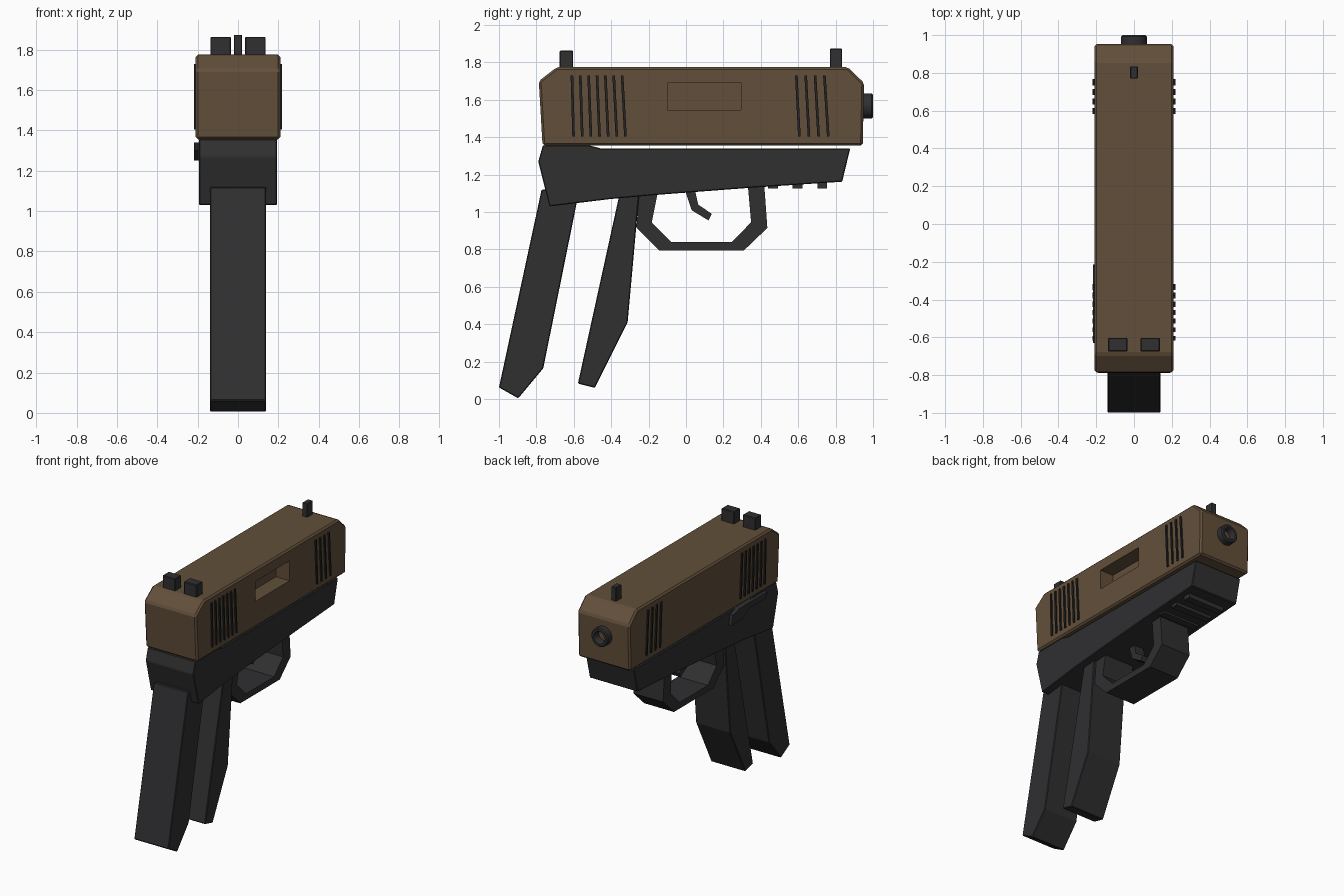
import bpy, bmesh, math

if "Cube" in bpy.data.objects:
    bpy.data.objects.remove(bpy.data.objects["Cube"])


def material(name, col):
    m = bpy.data.materials.new(name)
    m.diffuse_color = (*col, 1)
    m.use_nodes = True
    m.node_tree.nodes["Principled BSDF"].inputs["Base Color"].default_value = m.diffuse_color
    return m


BROWN = material("earth brown", (0.122, 0.078, 0.042))
DARK = material("charcoal", (0.029, 0.029, 0.031))
BLACK = material("near black", (0.017, 0.017, 0.018))


def finish(bm, name, mat, bevel=0.0):
    bmesh.ops.recalc_face_normals(bm, faces=bm.faces)
    me = bpy.data.meshes.new(name)
    bm.to_mesh(me)
    bm.free()
    ob = bpy.data.objects.new(name, me)
    bpy.context.collection.objects.link(ob)
    me.materials.append(mat)
    if bevel:
        b = ob.modifiers.new("bevel", 'BEVEL')
        b.width = bevel
        b.segments = 1
        b.limit_method = 'ANGLE'
        b.angle_limit = math.radians(25)
    return ob


def plate(name, prof, x0, x1, mat, bevel=0.0):
    """Extrude a (y, z) profile from x0 to x1."""
    bm = bmesh.new()
    f = bm.faces.new([bm.verts.new((x0, y, z)) for y, z in prof])
    r = bmesh.ops.extrude_face_region(bm, geom=[f])
    vs = [v for v in r["geom"] if isinstance(v, bmesh.types.BMVert)]
    bmesh.ops.translate(bm, verts=vs, vec=(x1 - x0, 0, 0))
    return finish(bm, name, mat, bevel)


def box(name, x0, x1, y0, y1, z0, z1, mat, bevel=0.0):
    return plate(name, [(y0, z0), (y1, z0), (y1, z1), (y0, z1)], x0, x1, mat, bevel)


# slide with ejection port cut into the right side
slide = plate("slide", [(-0.767, 1.355), (0.945, 1.355), (0.952, 1.69), (0.865, 1.775),
                        (-0.69, 1.775), (-0.787, 1.70)], -0.21, 0.21, BROWN, 0.012)
cutter = box("port_cutter", 0.10, 0.3, -0.10, 0.295, 1.545, 1.69, BROWN)
cutter.hide_render = True
cut = slide.modifiers.new("port", 'BOOLEAN')
cut.operation = 'DIFFERENCE'
cut.solver = 'EXACT'
cut.object = cutter
bpy.context.view_layer.objects.active = slide
slide.select_set(True)
for m in ("bevel", "port"):
    bpy.ops.object.modifier_apply(modifier=m)
bpy.data.objects.remove(cutter)

# grip serrations, leaning a little more towards the muzzle
for group, count, start, step, lean in (("rear", 7, -0.617, 0.0447, 0.009),
                                        ("front", 4, 0.583, 0.05, 0.016)):
    for i in range(count):
        y = start + i * step
        d = lean + 0.0015 * i
        prof = [(y, 1.73), (y + 0.014, 1.73), (y + d + 0.014, 1.405), (y + d, 1.405)]
        for side, s in (("left", -1), ("right", 1)):
            plate(f"{group}_serration_{side}_{i + 1}", prof, s * 0.205, s * 0.219, BLACK)

# sights
for side, s in (("left", -1), ("right", 1)):
    x = sorted((s * 0.035, s * 0.137))
    box(f"rear_sight_{side}", x[0], x[1], -0.675, -0.603, 1.76, 1.863, DARK, 0.004)
box("front_sight", -0.02, 0.02, 0.77, 0.834, 1.76, 1.873, DARK, 0.003)

# barrel: hollow tube built from rings
bm = bmesh.new()
N = 20
rings = []
for r, y in ((0.068, 0.90), (0.068, 0.993), (0.061, 1.0), (0.045, 1.0), (0.038, 0.985), (0.038, 0.92)):
    rings.append([bm.verts.new((r * math.cos(a), y, 1.567 + r * math.sin(a)))
                  for a in (2 * math.pi * k / N for k in range(N))])
for a, b in zip(rings, rings[1:]):
    for k in range(N):
        bm.faces.new((a[k], a[(k + 1) % N], b[(k + 1) % N], b[k]))
bm.faces.new(rings[0])
bm.faces.new(rings[-1])
barrel = finish(bm, "barrel", DARK)
bpy.ops.object.select_all(action='DESELECT')
barrel.select_set(True)
bpy.context.view_layer.objects.active = barrel
bpy.ops.object.shade_smooth_by_angle(angle=math.radians(30))

# frame under the slide
plate("frame", [(-0.765, 1.357), (-0.52, 1.357), (-0.455, 1.34), (0.878, 1.34), (0.835, 1.162),
                (0.35, 1.13), (-0.14, 1.093), (-0.40, 1.07), (-0.73, 1.03), (-0.79, 1.27)],
      -0.194, 0.194, DARK, 0.005)

# accessory rail ridges
for i in range(3):
    y = 0.438 + i * 0.132
    box(f"rail_ridge_{i + 1}", -0.15, 0.15, y, y + 0.053, 1.125, 1.18, DARK)

# slide stop lever on the left
plate("slide_stop", [(-0.215, 1.25), (-0.23, 1.32), (-0.30, 1.34), (-0.63, 1.34),
                     (-0.61, 1.30), (-0.42, 1.30), (-0.34, 1.25)], -0.218, -0.18, DARK)

# split handle: rear and front straps
plate("rear_grip", [(-0.772, 1.12), (-0.57, 1.12), (-0.763, 0.165), (-0.897, 0.004),
                    (-1.0, 0.062)], -0.139, 0.139, DARK, 0.005)
plate("front_grip", [(-0.348, 1.13), (-0.247, 1.13), (-0.312, 0.41), (-0.487, 0.06),
                     (-0.578, 0.083)], -0.139, 0.139, DARK, 0.005)

# trigger guard loop
plate("trigger_guard", [(-0.25, 1.12), (-0.265, 0.915), (-0.145, 0.795), (0.31, 0.795),
                        (0.435, 0.915), (0.418, 1.15), (0.33, 1.15), (0.348, 0.945),
                        (0.245, 0.84), (-0.08, 0.84), (-0.183, 0.945), (-0.148, 1.12)],
      -0.12, 0.12, DARK)

# trigger
plate("trigger", [(-0.01, 1.13), (0.045, 1.13), (0.065, 1.04), (0.138, 0.99),
                  (0.12, 0.955), (0.03, 1.01)], -0.04, 0.04, DARK)
